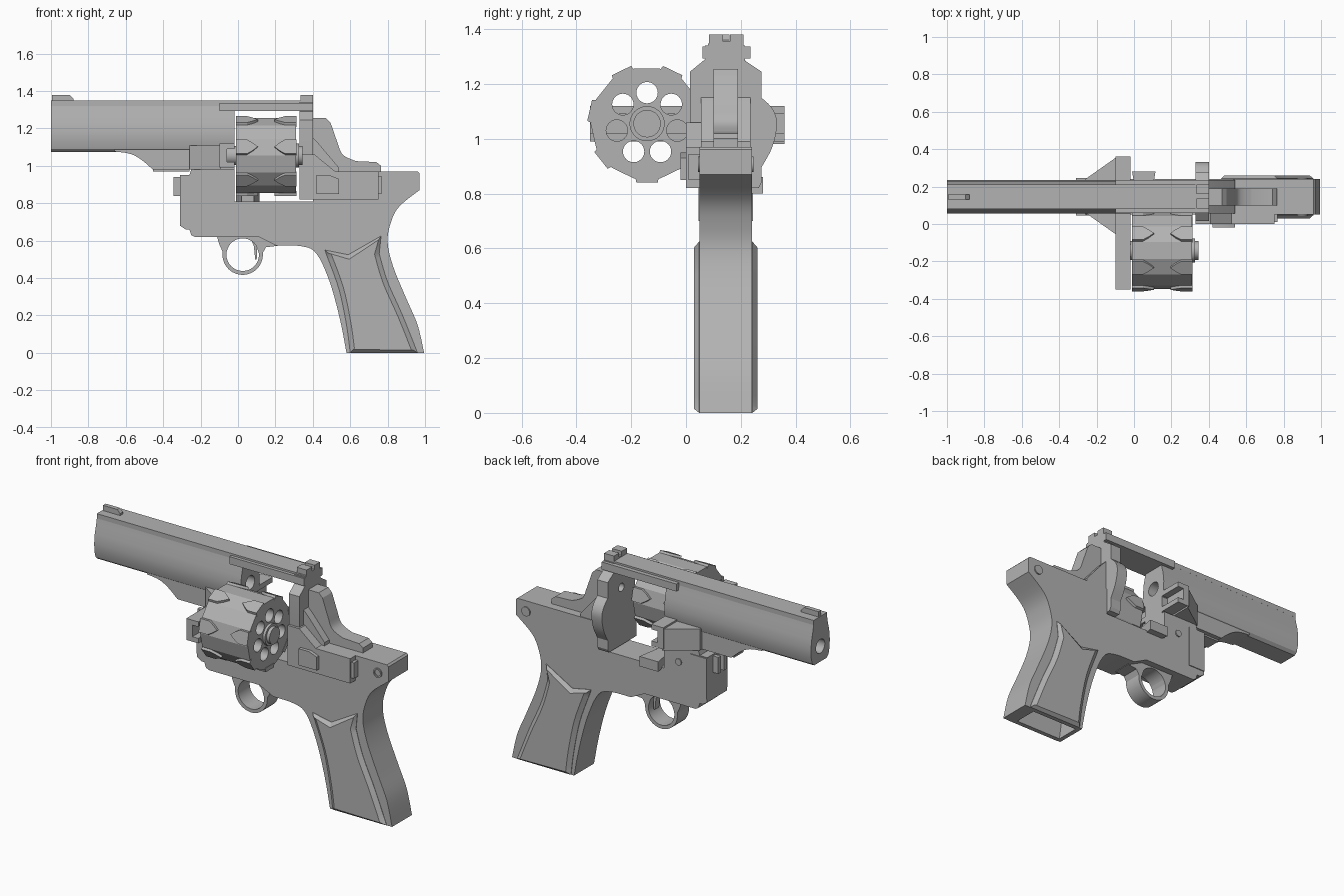
import bpy, bmesh, math
from mathutils import Vector

cube = bpy.data.objects.get("Cube")
if cube:
    bpy.data.objects.remove(cube, do_unlink=True)

steel = bpy.data.materials.new("grey_steel")
GREY = (0.45, 0.45, 0.45, 1)
steel.use_nodes = True
steel.diffuse_color = GREY
steel.node_tree.nodes["Principled BSDF"].inputs["Base Color"].default_value = GREY

MID = 0.145                 # centre plane of the frame
AXIS_Y, AXIS_Z = -0.142, 1.055   # swung-out drum axis
BORE_Z = 1.168
TURN = 2 * math.pi / 7
parts = []


def finish(bm, name):
    bmesh.ops.recalc_face_normals(bm, faces=bm.faces)
    mesh = bpy.data.meshes.new(name)
    bm.to_mesh(mesh)
    bm.free()
    mesh.materials.append(steel)
    obj = bpy.data.objects.new(name, mesh)
    bpy.context.collection.objects.link(obj)
    parts.append(obj)
    return obj


def place(axis, a, b, t):
    return {"x": Vector((t, a, b)), "y": Vector((a, t, b)), "z": Vector((a, b, t))}[axis]


def add_prism(bm, pts, axis, lo, hi):
    low = [bm.verts.new(place(axis, a, b, lo)) for a, b in pts]
    high = [bm.verts.new(place(axis, a, b, hi)) for a, b in pts]
    bm.faces.new(low)
    bm.faces.new(high[::-1])
    for i in range(len(pts)):
        j = (i + 1) % len(pts)
        bm.faces.new((low[i], high[i], high[j], low[j]))


def prism(name, pts, axis, lo, hi):
    bm = bmesh.new()
    add_prism(bm, pts, axis, lo, hi)
    return finish(bm, name)


def box(name, x, y, z):
    return prism(name, [(x[0], z[0]), (x[1], z[0]), (x[1], z[1]), (x[0], z[1])], "y", *y)


def circle(a, b, r, n=32, start=0.0):
    return [(a + r * math.cos(start + i * 2 * math.pi / n),
             b + r * math.sin(start + i * 2 * math.pi / n)) for i in range(n)]


def curve(pts, steps=5):
    """Smooth path through the points."""
    p = [Vector(q) for q in [pts[0], *pts, pts[-1]]]
    out = []
    for a, b, c, d in zip(p, p[1:], p[2:], p[3:]):
        for i in range(steps):
            t = i / steps
            v = 0.5 * (2 * b + (c - a) * t + (2 * a - 5 * b + 4 * c - d) * t * t
                       + (3 * b - a - 3 * c + d) * t ** 3)
            out.append(tuple(v))
    return out + [tuple(pts[-1])]


def cut(obj, cutter):
    mod = obj.modifiers.new("cut", "BOOLEAN")
    mod.operation, mod.solver, mod.object = "DIFFERENCE", "EXACT", cutter
    bpy.context.view_layer.objects.active = obj
    bpy.ops.object.modifier_apply(modifier=mod.name)
    parts.remove(cutter)
    bpy.data.objects.remove(cutter, do_unlink=True)


# Frame with grip core, hollow at the bottom
back_strap = curve([(0.995, 0), (0.96, 0.15), (0.90, 0.29), (0.83, 0.46), (0.80, 0.59),
                    (0.815, 0.69), (0.86, 0.78), (0.97, 0.87)])
front_strap = curve([(0.20, 0.575), (0.34, 0.57), (0.42, 0.53), (0.49, 0.38), (0.545, 0.18), (0.58, 0)])
frame = prism("frame", [(-0.31, 0.68), (-0.28, 0.66), (-0.26, 0.66), (-0.25, 0.63), (-0.23, 0.62),
                        (0.11, 0.62)] + front_strap + back_strap +
              [(0.97, 0.96), (0.96, 0.97), (0.4, 0.97), (0.4, 0.81), (-0.02, 0.81), (-0.02, 0.98),
               (-0.25, 0.98), (-0.26, 0.95), (-0.31, 0.95)], "y", 0.05, 0.24)
cut(frame, prism("cutter", [(0.62, -0.1), (0.94, -0.1), (0.86, 0.2), (0.58, 0.2)], "y", 0.075, 0.215))

# Raised grip panels with sloped borders
panel = ([(0.465, 0.55), (0.59, 0.525), (0.765, 0.625)] +
         curve([(0.755, 0.53), (0.80, 0.38), (0.88, 0.2), (0.96, 0.0)]) +
         curve([(0.60, 0.0), (0.58, 0.15), (0.54, 0.34), (0.475, 0.52)]))
for name, side in (("right_grip_panel", -1), ("left_grip_panel", 1)):
    bm = bmesh.new()
    add_prism(bm, panel, "y", MID + side * 0.08, MID + side * 0.097)
    bmesh.ops.recalc_face_normals(bm, faces=bm.faces)
    face = [f for f in bm.faces if f.normal.y * side > 0.9]
    bmesh.ops.inset_region(bm, faces=face, thickness=0.025, depth=0.018)
    finish(bm, name)

# Barrel: rounded section, flared underlug, rib and bore
half = [(0.062, 1.335), (0.07, 1.29), (0.084, 1.235), (0.09, 1.18), (0.088, 1.13), (0.077, 1.09), (0.06, 1.075)]
section = [(MID + a, z) for a, z in half] + [(MID - a, z) for a, z in half[::-1]]
barrel = prism("barrel", section, "x", -1.0, -0.02)
cut(barrel, prism("cutter", circle(MID, BORE_Z, 0.042), "x", -1.1, 0.1))
lug = curve([(-0.66, 1.076), (-0.58, 1.065), (-0.52, 1.035), (-0.455, 0.98)])
prism("underlug", [(-0.66, 1.10)] + lug + [(-0.26, 0.98), (-0.02, 0.98), (-0.02, 1.10)], "y", 0.072, 0.218)
box("lug_base", (-0.455, -0.26), (0.1, 0.19), (0.97, 0.99))
box("top_rib", (-1.0, 0.4), (0.08, 0.21), (1.32, 1.348))
box("top_strap", (-0.1, 0.4), (0.06, 0.235), (1.292, 1.337))
prism("front_sight", [(-0.995, 1.34), (-0.88, 1.34), (-0.88, 1.36), (-0.90, 1.38), (-0.995, 1.38)],
      "y", 0.132, 0.158)
rear_sight = box("rear_sight", (0.335, 0.4), (0.083, 0.21), (1.34, 1.38))
cut(rear_sight, box("cutter", (0.3, 0.5), (0.135, 0.16), (1.355, 1.5)))

# Crane: cross channel with a tapered root on the frame
prism("crane_bar", [(-0.1, 0.99), (-0.02, 0.99), (-0.02, 1.02), (-0.06, 1.02), (-0.06, 1.09),
                    (-0.02, 1.09), (-0.02, 1.12), (-0.1, 1.12)], "y", -0.35, 0.36)
prism("crane_root", [(-0.26, 0.06), (-0.09, -0.06), (-0.09, 0.36), (-0.26, 0.24)], "z", 0.98, 1.11)
prism("crane_axle", circle(AXIS_Y, AXIS_Z, 0.05), "x", -0.07, 0.0)
prism("crane_tongue", [(-0.01, 0.28), (0.115, 0.28), (0.085, 0.1), (0.02, 0.1)], "z", 0.80, 0.86)

# Drum: fourteen flats, seven chambers, pointed lands at both ends
drum = prism("drum", circle(AXIS_Y, AXIS_Z, 0.206, 14, math.pi / 14 + math.pi / 2), "x", -0.01, 0.31)
bm = bmesh.new()
for i in range(7):
    a = math.pi / 2 + i * TURN
    add_prism(bm, circle(AXIS_Y + 0.113 * math.cos(a), AXIS_Z + 0.113 * math.sin(a), 0.039, 24),
              "x", -0.1, 0.4)
cut(drum, finish(bm, "cutter"))
bm = bmesh.new()
for i in range(7):
    a = -math.pi / 2 + i * TURN
    out, across = Vector((math.cos(a), math.sin(a))), Vector((-math.sin(a), math.cos(a)))
    for end, way in ((-0.012, 1), (0.312, -1)):
        shape = [(0, -1), (0.06, -1), (0.09, -0.55), (0.118, 0), (0.09, 0.55), (0.06, 1), (0, 1)]
        rings = []
        for r, w in ((0.19, 0.044), (0.215, 0.039)):
            ring = []
            for dx, s in shape:
                yz = out * r + across * (s * w)
                ring.append(bm.verts.new((end + way * dx, AXIS_Y + yz.x, AXIS_Z + yz.y)))
            rings.append(ring)
            bm.faces.new(ring)
        for j in range(len(shape)):
            k = (j + 1) % len(shape)
            bm.faces.new((rings[0][j], rings[1][j], rings[1][k], rings[0][k]))
finish(bm, "drum_lands")
prism("ejector_star", circle(AXIS_Y, AXIS_Z, 0.064), "x", 0.3, 0.325)
star_knob = prism("ejector_knob", circle(AXIS_Y, AXIS_Z, 0.05), "x", 0.3, 0.345)

# Recoil shield behind the drum window
bulge = curve([(0.275, 1.15), (0.315, 1.11), (0.332, 1.055), (0.315, 0.97), (0.275, 0.895)])
shield = prism("recoil_shield", [(0.07, 1.34), (0.07, 1.29), (0.015, 1.245), (0.015, 0.98), (0.04, 0.82),
                                 (0.265, 0.82), (0.275, 0.84)] + bulge[::-1] +
               [(0.275, 1.245), (0.215, 1.285), (0.215, 1.34)], "x", 0.33, 0.4)
cut(shield, prism("cutter", circle(MID, BORE_Z, 0.025, 20), "x", 0.3, 0.36))

# Hammer between two cheeks
prism("hammer", [(0.39, 0.95), (0.39, 1.255), (0.47, 1.255)] +
      curve([(0.495, 1.23), (0.53, 1.13), (0.56, 1.06), (0.63, 1.025)]) +
      [(0.74, 1.02), (0.765, 1.0), (0.765, 0.97), (0.6, 0.96)], "y", 0.1, 0.19)
for name, y in (("right_cheek", 0.055), ("left_cheek", 0.19)):
    prism(name, [(0.39, 0.95), (0.39, 1.16), (0.43, 1.12), (0.54, 0.99), (0.54, 0.95)], "y", y, y + 0.045)

# Release plate and latch on the right side
prism("release_plate", [(0.33, 0.82), (0.75, 0.82), (0.75, 0.97), (0.52, 0.97), (0.41, 1.06),
                        (0.33, 1.06)], "y", 0.0, 0.06)
prism("release_latch", [(0.42, 0.85), (0.54, 0.85), (0.54, 0.93), (0.49, 0.95), (0.42, 0.95)], "y", -0.02, 0.02)
box("release_stop", (0.74, 0.768), (0.01, 0.06), (0.85, 0.945))

# Front frame cover, latch button and pins
box("front_cover", (-0.31, -0.2), (0.045, 0.245), (0.70, 0.945))
for i, y in enumerate((0.105, 0.16)):
    box("front_button_%d" % (i + 1), (-0.345, -0.3), (y, y + 0.025), (0.84, 0.94))
for name, x, z, r in (("rear_pin", 0.9, 0.907, 0.028), ("front_pin", -0.12, 0.875, 0.02)):
    pin = prism(name, circle(x, z, r, 24), "y", 0.043, 0.247)
    cut(pin, prism("cutter", circle(x, z, r * 0.7, 24), "y", 0.0, 0.05))

# Trigger guard ring with flared roots
guard = prism("trigger_guard", circle(0.025, 0.525, 0.108, 48), "y", 0.09, 0.2)
cut(guard, prism("cutter", circle(0.025, 0.525, 0.087, 48), "y", 0.0, 0.3))
prism("guard_front_root", [(-0.115, 0.63), (-0.1, 0.58), (-0.082, 0.54), (-0.062, 0.54), (-0.045, 0.58),
                           (-0.02, 0.63)], "y", 0.09, 0.2)
prism("guard_rear_root", [(0.07, 0.63), (0.095, 0.58), (0.112, 0.53), (0.13, 0.53), (0.15, 0.565),
                          (0.21, 0.572), (0.21, 0.63)], "y", 0.09, 0.2)
prism("trigger", [(0.06, 0.63), (0.085, 0.57), (0.092, 0.5), (0.1, 0.5), (0.103, 0.57), (0.1, 0.63)],
      "y", 0.125, 0.165)

# Smooth shading on rounded parts, sharp edges kept
bpy.ops.object.select_all(action="DESELECT")
for obj in parts:
    obj.select_set(True)
bpy.context.view_layer.objects.active = parts[0]
bpy.ops.object.shade_smooth_by_angle(angle=math.radians(22))
